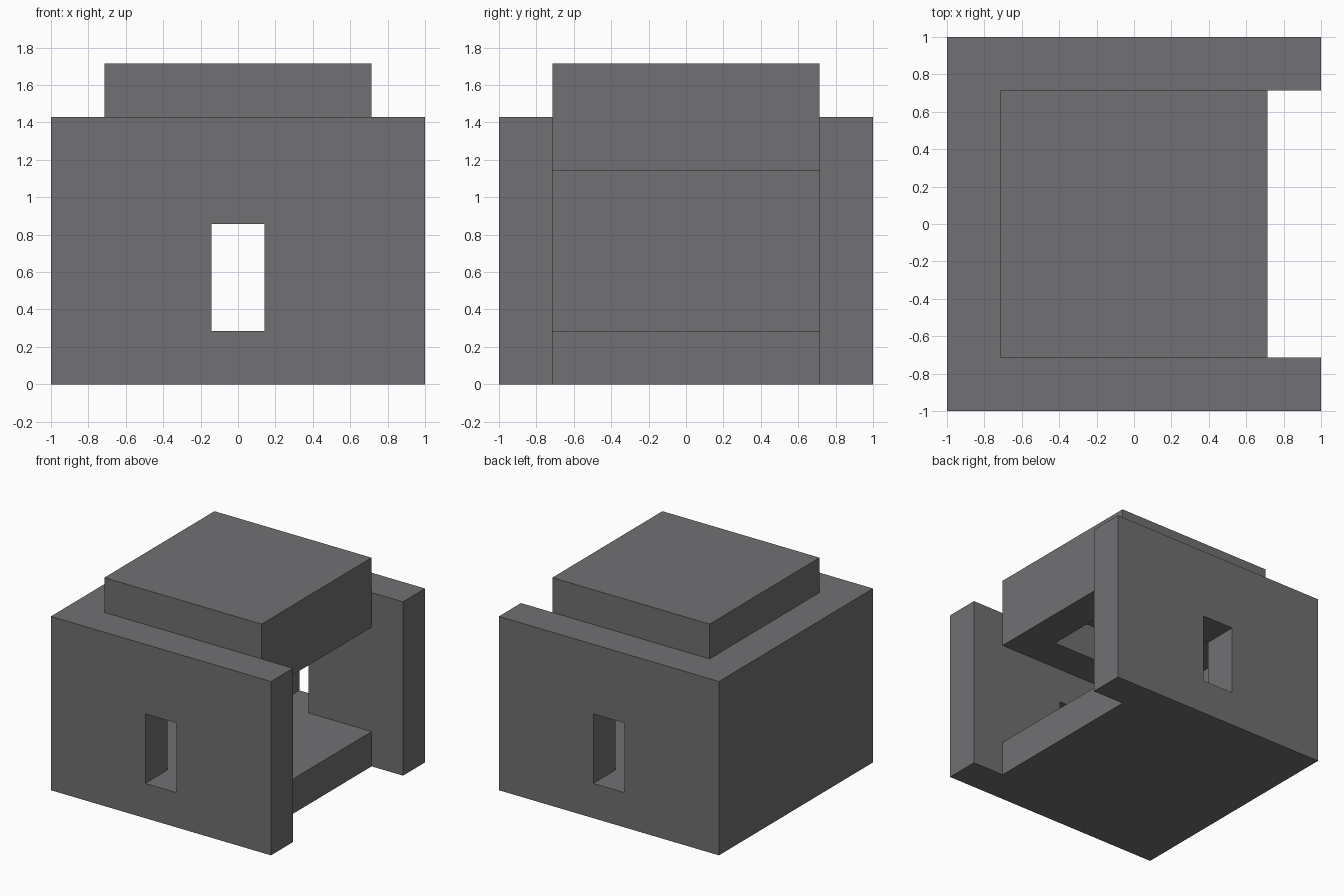
import bpy
import bmesh

cube = bpy.data.objects.get("Cube")
if cube:
    bpy.data.objects.remove(cube, do_unlink=True)

U = 1 / 7            # building module
OUT, IN = 7 * U, 5 * U

stone = bpy.data.materials.new("grey_stone")
stone.use_nodes = True
grey = (0.165, 0.16, 0.168, 1)
stone.diffuse_color = grey
stone.node_tree.nodes["Principled BSDF"].inputs["Base Color"].default_value = grey


def prism(name, outline, bottom, top):
    """Extrude a plan outline from bottom to top."""
    bm = bmesh.new()
    face = bm.faces.new([bm.verts.new((x, y, bottom)) for x, y in outline])
    grown = bmesh.ops.extrude_face_region(bm, geom=[face])["geom"]
    for v in grown:
        if isinstance(v, bmesh.types.BMVert):
            v.co.z = top
    bmesh.ops.recalc_face_normals(bm, faces=bm.faces)
    mesh = bpy.data.meshes.new(name)
    bm.to_mesh(mesh)
    bm.free()
    mesh.materials.append(stone)
    obj = bpy.data.objects.new(name, mesh)
    bpy.context.collection.objects.link(obj)
    return obj


def rect(x, y):
    return [(-x, -y), (x, -y), (x, y), (-x, y)]


def cut(obj, cutter):
    """Subtract the cutter, then discard it."""
    cutter.hide_render = True
    mod = obj.modifiers.new("opening", "BOOLEAN")
    mod.operation, mod.solver, mod.object = "DIFFERENCE", "EXACT", cutter
    bpy.context.view_layer.objects.active = obj
    bpy.ops.object.modifier_apply(modifier=mod.name)
    bpy.data.objects.remove(cutter, do_unlink=True)


# U-shaped walls, open towards +x, with a window through each side
u_plan = [(-OUT, -OUT), (OUT, -OUT), (OUT, -IN), (-IN, -IN),
          (-IN, IN), (OUT, IN), (OUT, OUT), (-OUT, OUT)]
walls = prism("walls", u_plan, 0, 10 * U)
cut(walls, prism("window_cutter", rect(U, 8 * U), 2 * U, 6 * U))

# Floor slab between the walls
prism("floor", rect(IN, IN), 0, 2 * U)

# Raised roof block, hollowed from below
roof = prism("roof", rect(IN, IN), 8 * U, 12 * U)
cut(roof, prism("hollow_cutter", rect(3 * U, 3 * U), 7 * U, 10 * U))
